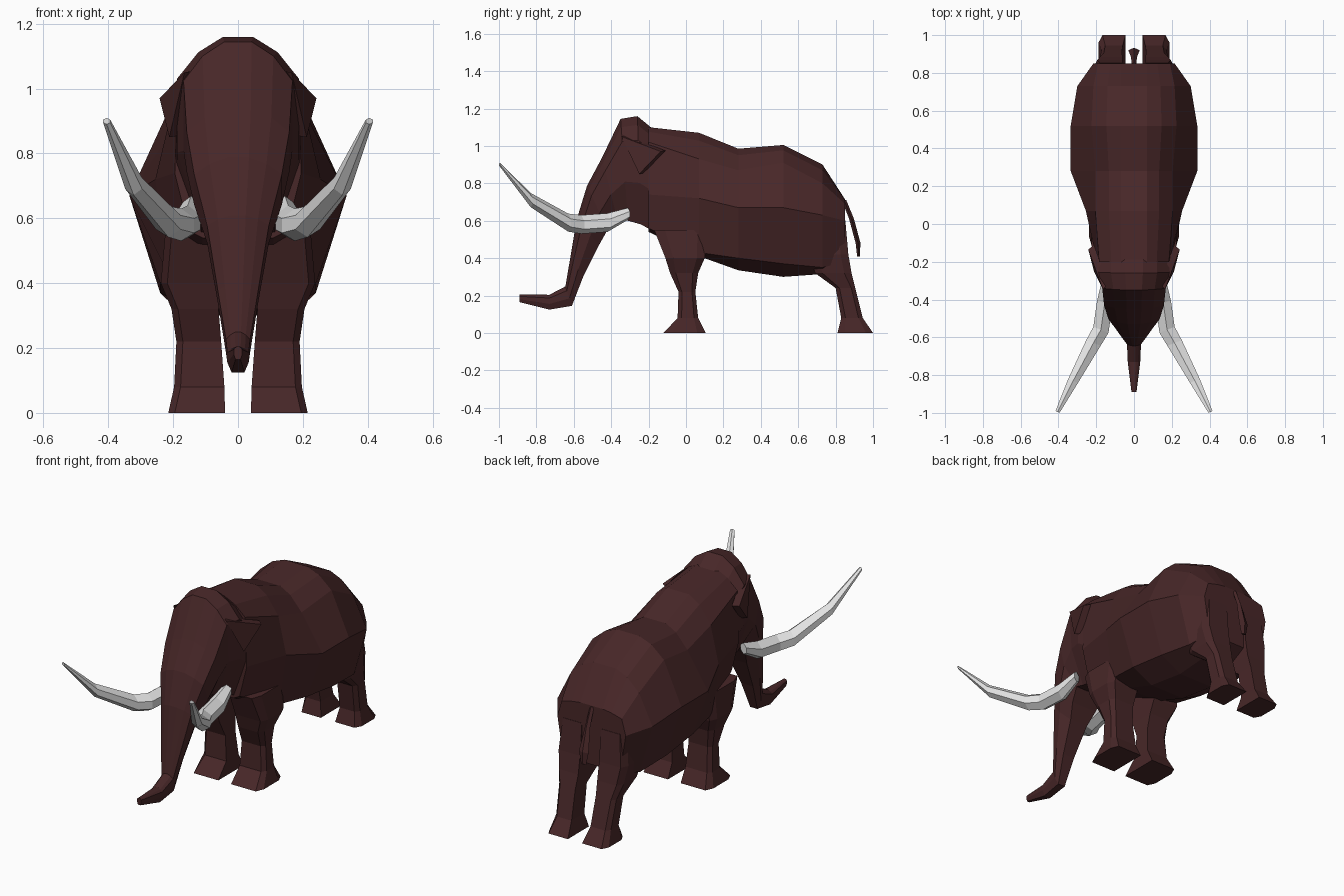
import bpy, bmesh
from mathutils import Vector


def material(name, rgb):
    m = bpy.data.materials.new(name)
    m.diffuse_color = (*rgb, 1)
    return m


hide = material("dark brown hide", (0.064, 0.020, 0.021))
ivory = material("ivory", (0.78, 0.78, 0.78))


def loft(name, rings, mat):
    """Skin a list of equal-length closed rings and cap both ends."""
    bm = bmesh.new()
    vs = [[bm.verts.new(p) for p in r] for r in rings]
    n = len(vs[0])
    for a, b in zip(vs, vs[1:]):
        for i in range(n):
            j = (i + 1) % n
            bm.faces.new((a[i], a[j], b[j], b[i]))
    bm.faces.new(vs[0])
    bm.faces.new(vs[-1])
    bmesh.ops.recalc_face_normals(bm, faces=bm.faces)
    me = bpy.data.meshes.new(name)
    bm.to_mesh(me)
    bm.free()
    me.materials.append(mat)
    ob = bpy.data.objects.new(name, me)
    bpy.context.collection.objects.link(ob)
    return ob


def mirror(ob):
    ob.modifiers.new("Mirror", 'MIRROR').use_clip = False


def symmetric(half):
    """Close a right-hand half section by reflecting it across x = 0."""
    return half + [(-x, y, z) for x, y, z in reversed(half)]


# Body: y, top z, upper, middle and lower (half width, z), belly z
body = [
    (-0.20, 1.10, (0.185, 1.02), (0.195, 0.74), (0.15, 0.56), 0.54),
    (0.07, 1.07, (0.205, 0.93), (0.255, 0.72), (0.215, 0.43), 0.41),
    (0.28, 0.985, (0.205, 0.87), (0.335, 0.67), (0.24, 0.40), 0.335),
    (0.52, 1.005, (0.225, 0.91), (0.335, 0.67), (0.24, 0.37), 0.30),
    (0.73, 0.90, (0.215, 0.80), (0.30, 0.63), (0.22, 0.35), 0.315),
    (0.85, 0.715, (0.19, 0.69), (0.215, 0.60), (0.18, 0.38), 0.38),
]
loft("body", [symmetric([(0.07, y, t), (u[0] * 0.65, y, t * 0.7 + u[1] * 0.3),
                         (u[0], y, u[1]), (m[0], y, m[1]), (l[0], y, l[1]),
                         (0.11, y, b)])
              for y, t, u, m, l, b in body], hide)

# Head and trunk: front (y, z), back (y, z), half width
head = [
    ((-0.17, 1.09), (-0.15, 0.53), 0.19),
    ((-0.26, 1.165), (-0.24, 0.58), 0.188),
    ((-0.35, 1.15), (-0.31, 0.60), 0.168),
    ((-0.45, 0.94), (-0.37, 0.62), 0.158),
    ((-0.53, 0.79), (-0.42, 0.55), 0.135),
    ((-0.585, 0.61), (-0.465, 0.47), 0.095),
    ((-0.62, 0.40), (-0.55, 0.30), 0.062),
    ((-0.645, 0.25), (-0.61, 0.145), 0.037),
    ((-0.73, 0.205), (-0.73, 0.125), 0.033),
    ((-0.89, 0.205), (-0.89, 0.165), 0.013),
]
section = [(0.25, 0.01), (0.65, 0.09), (1, 0.23), (1, 0.62), (0.6, 1)]
loft("head_and_trunk",
     [symmetric([(w * k, f[0] + (b[0] - f[0]) * t, f[1] + (b[1] - f[1]) * t)
                 for k, t in section]) for f, b, w in head], hide)


def box_ring(z, x0, x1, y0, y1):
    """Rectangle with its outer side bevelled."""
    c = 0.2 * (y1 - y0)
    return [(x0, y0, z), (x1 - 0.02, y0, z), (x1, y0 + c, z),
            (x1, y1 - c, z), (x1 - 0.02, y1, z), (x0, y1, z)]


# Legs: z, inner x, outer x, front y, back y
front_leg = [
    (0, 0.04, 0.215, -0.12, 0.105), (0.08, 0.042, 0.197, -0.045, 0.065),
    (0.22, 0.052, 0.19, -0.04, 0.05), (0.32, 0.06, 0.205, -0.085, 0.065),
    (0.40, 0.06, 0.238, -0.11, 0.10), (0.55, 0.06, 0.225, -0.17, 0.12),
]
hind_leg = [
    (0, 0.045, 0.187, 0.81, 1.0), (0.08, 0.06, 0.172, 0.83, 0.945),
    (0.24, 0.065, 0.18, 0.80, 0.905), (0.32, 0.06, 0.20, 0.69, 0.885),
    (0.42, 0.06, 0.215, 0.66, 0.868), (0.60, 0.06, 0.20, 0.66, 0.852),
]
for name, rows in (("front_legs", front_leg), ("hind_legs", hind_leg)):
    mirror(loft(name, [box_ring(*r) for r in rows], hide))


# Tusks: centre (x, y, z), half width, half height
tusk = [
    ((0.145, -0.31, 0.637), 0.025, 0.032), ((0.155, -0.42, 0.59), 0.040, 0.050),
    ((0.175, -0.56, 0.58), 0.040, 0.050), ((0.215, -0.63, 0.59), 0.038, 0.048),
    ((0.322, -0.83, 0.71), 0.026, 0.038), ((0.405, -0.995, 0.90), 0.011, 0.010),
]
hexagon = [(-1, 0.4), (0, 1), (1, 0.4), (1, -0.5), (0, -1), (-1, -0.5)]
mirror(loft("tusks", [[(c[0] + a * w, c[1] + a * w * 0.4, c[2] + b * h)
                       for a, b in hexagon] for c, w, h in tusk], ivory))

# Ears: thin triangular flaps
outer = [Vector(p) for p in ((0.165, -0.345, 1.05), (0.242, -0.135, 0.97),
                             (0.212, -0.25, 0.85))]
mirror(loft("ears", [outer, [p + Vector((-0.03, 0.025, 0.005)) for p in outer]],
            hide))

# Tail: y, z, half width, half depth
tail = [(0.845, 0.71, 0.012, 0.012), (0.885, 0.61, 0.016, 0.013),
        (0.92, 0.48, 0.03, 0.013), (0.922, 0.41, 0.016, 0.007)]
loft("tail", [[(-w, y, z), (0, y - d, z), (w, y, z), (0, y + d, z)]
              for y, z, w, d in tail], hide)
